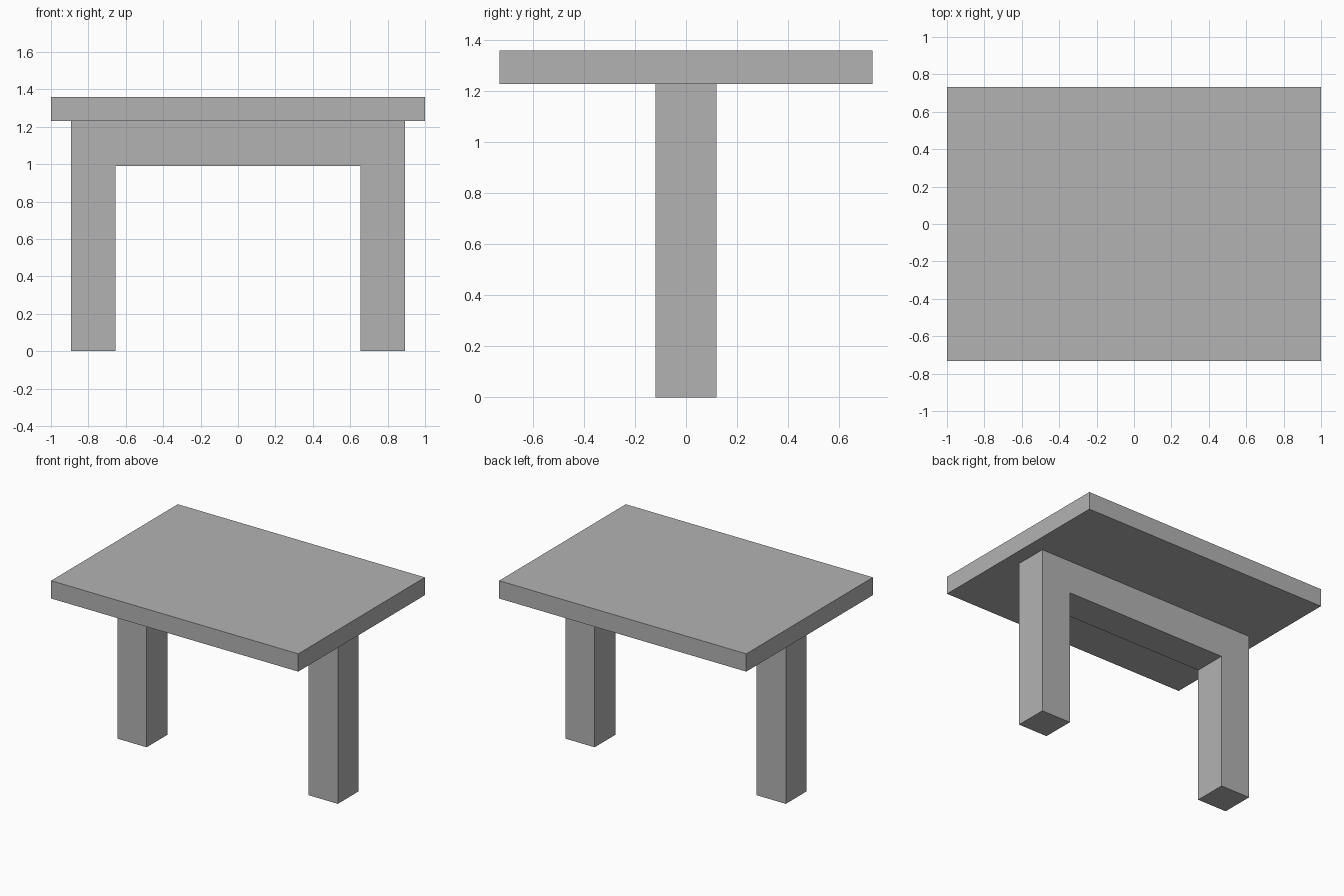
import bpy
import bmesh

cube = bpy.data.objects.get("Cube")
if cube:
    bpy.data.objects.remove(cube, do_unlink=True)

# Single grey finish
GREY = (0.45, 0.45, 0.45, 1.0)
grey = bpy.data.materials.new("plain_grey")
grey.use_nodes = True
grey.diffuse_color = GREY
shader = next(n for n in grey.node_tree.nodes if n.type == 'BSDF_PRINCIPLED')
shader.inputs["Base Color"].default_value = GREY


def extruded(name, profile, half_depth):
    """Extrude an x-z profile along y, centred on y = 0."""
    bm = bmesh.new()
    face = bm.faces.new([bm.verts.new((x, -half_depth, z)) for x, z in profile])
    result = bmesh.ops.extrude_face_region(bm, geom=[face])
    moved = [v for v in result["geom"] if isinstance(v, bmesh.types.BMVert)]
    bmesh.ops.translate(bm, verts=moved, vec=(0, 2 * half_depth, 0))
    bmesh.ops.recalc_face_normals(bm, faces=bm.faces)
    mesh = bpy.data.meshes.new(name)
    bm.to_mesh(mesh)
    bm.free()
    mesh.materials.append(grey)
    obj = bpy.data.objects.new(name, mesh)
    bpy.context.collection.objects.link(obj)
    return obj


def mirrored(half):
    """Complete a profile from its +x half."""
    return half + [(-x, z) for x, z in reversed(half)]


TOP, UNDERSIDE, BEAM_BOTTOM = 1.36, 1.23, 0.99
LEG_OUTER, LEG_INNER = 0.892, 0.655

# Table top slab
extruded("table_top", mirrored([(1.0, UNDERSIDE), (1.0, TOP)]), 0.732)

# Two legs joined by a beam, in one arch
extruded("leg_frame", mirrored([
    (LEG_INNER, BEAM_BOTTOM), (LEG_INNER, 0),
    (LEG_OUTER, 0), (LEG_OUTER, UNDERSIDE)]), 0.12)
